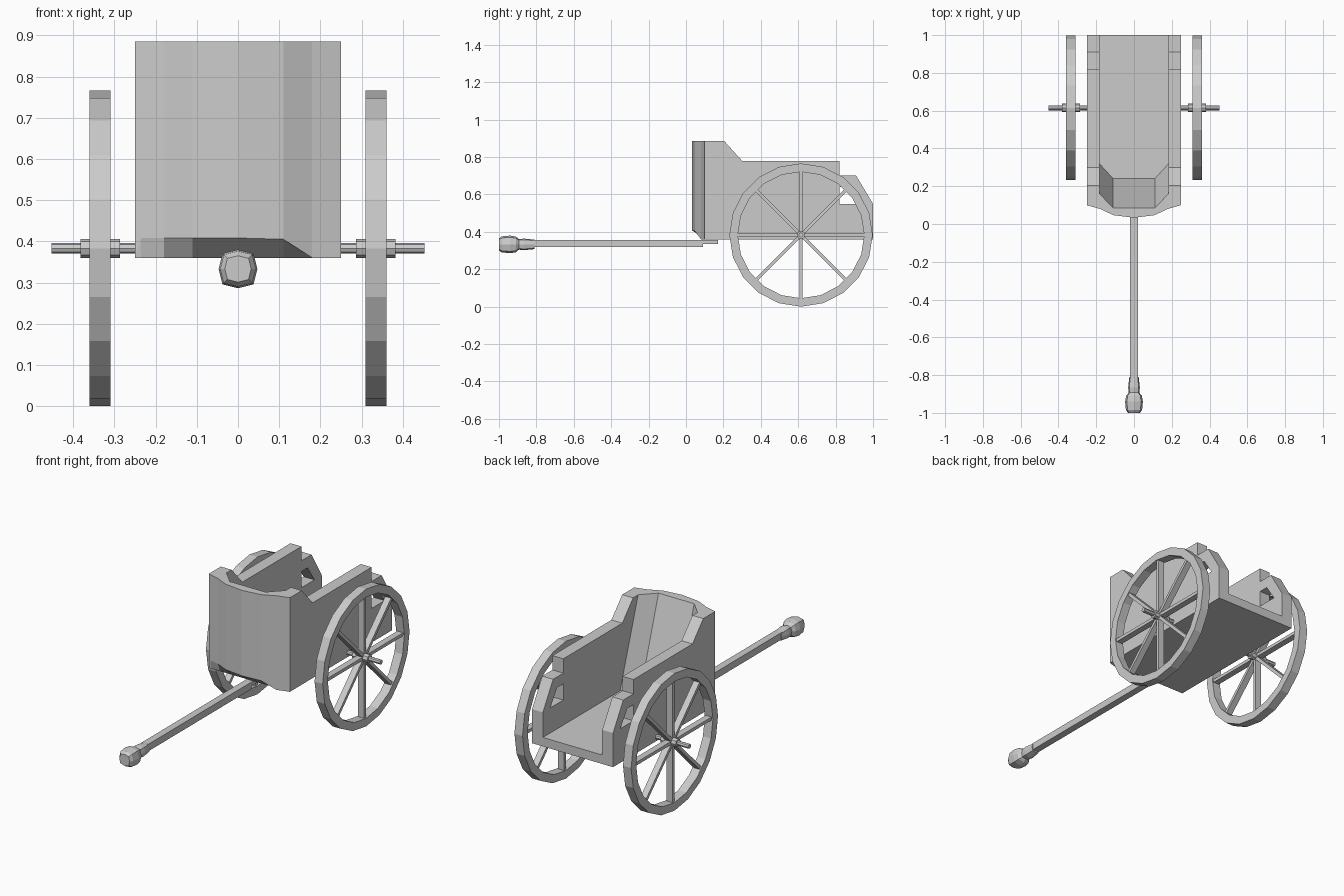
import bpy, bmesh
from math import sin, cos, pi
from mathutils import Vector

if "Cube" in bpy.data.objects:
    bpy.data.objects.remove(bpy.data.objects["Cube"])


def finish(name, bm):
    bmesh.ops.remove_doubles(bm, verts=bm.verts, dist=1e-5)
    bmesh.ops.recalc_face_normals(bm, faces=bm.faces)
    me = bpy.data.meshes.new(name)
    bm.to_mesh(me)
    bm.free()
    ob = bpy.data.objects.new(name, me)
    bpy.context.collection.objects.link(ob)
    return ob


def loft(name, rings, cyclic=False):
    """Skin a list of closed rings; cap the ends unless cyclic."""
    bm = bmesh.new()
    vs = [[bm.verts.new(p) for p in r] for r in rings]
    n = len(rings[0])
    for i in range(len(vs) - (0 if cyclic else 1)):
        a, b = vs[i], vs[(i + 1) % len(vs)]
        for j in range(n):
            k = (j + 1) % n
            bm.faces.new((a[j], a[k], b[k], b[j]))
    if not cyclic:
        bm.faces.new(vs[0])
        bm.faces.new(vs[-1])
    return finish(name, bm)


def prism(name, yz, x0, x1):
    return loft(name, [[(x, y, z) for y, z in yz] for x in (x0, x1)])


CY, CZ = 0.615, 0.383


def circle(x, r, n):
    return [(x, CY + r * sin(2 * pi * i / n), CZ - r * cos(2 * pi * i / n))
            for i in range(n)]


# axle
loft("axle", [circle(-0.453, 0.013, 8), circle(0.453, 0.013, 8)])

for s, side in ((-1, "left"), (1, "right")):
    # wheel rim, hub and spokes
    rim = [circle(s * x, r, 20) for x, r in
           ((0.31, 0.383), (0.36, 0.383), (0.36, 0.338), (0.31, 0.338))]
    loft(side + "_rim", rim, cyclic=True)
    loft(side + "_hub", [circle(s * 0.287, 0.023, 8), circle(s * 0.382, 0.023, 8)])
    for i in range(8):
        a = i * pi / 4
        d, t = Vector((cos(a), sin(a))), Vector((-sin(a), cos(a))) * 0.009
        c = Vector((CY, CZ))
        p, q = c + d * 0.01, c + d * 0.345
        prism(f"{side}_spoke_{i}", [p - t, q - t, q + t, p + t], s * 0.317, s * 0.353)

    # side wall and rear grab handle
    prism(side + "_wall", [(0.10, 0.36), (1.0, 0.36), (1.0, 0.55), (0.82, 0.55),
                           (0.82, 0.78), (0.30, 0.78), (0.205, 0.885), (0.10, 0.885)],
          s * 0.183, s * 0.25)
    prism(side + "_handle", [(1.0, 0.55), (0.91, 0.70), (0.82, 0.70), (0.82, 0.64),
                             (0.875, 0.64), (0.935, 0.55)], s * 0.183, s * 0.25)

# floor
prism("floor", [(0.10, 0.36), (1.0, 0.36), (1.0, 0.41), (0.10, 0.41)], -0.183, 0.183)

# curved front panel with sloping inner face and undercut lower lip
outer = [(-0.25, 0.10, 0.36), (-0.235, 0.095, 0.408), (-0.18, 0.08, 0.408),
         (-0.11, 0.047, 0.408), (0, 0.033, 0.408), (0.11, 0.047, 0.405),
         (0.18, 0.08, 0.36), (0.25, 0.10, 0.36)]
inner_top = [(0.183, 0.10), (0.183, 0.16), (0.11, 0.085),
             (-0.11, 0.085), (-0.183, 0.16), (-0.183, 0.10)]
inner_low = [(0.183, 0.10), (0.183, 0.32), (0.11, 0.24),
             (-0.11, 0.24), (-0.183, 0.32), (-0.183, 0.10)]
loft("front_panel", [
    [(x, y, 0.885) for x, y, z in outer] + [(x, y, 0.885) for x, y in inner_top],
    list(outer) + [(x, y, 0.409) for x, y in inner_low],
    [(x, 0.10, 0.36) for x, y, z in outer] + [(x, y, 0.361) for x, y in inner_low]])

# draw pole
prism("pole", [(-0.82, 0.318), (0.09, 0.318), (0.09, 0.335), (0.17, 0.335),
               (0.17, 0.357), (-0.82, 0.357)], -0.02, 0.02)

# pole neck and knob
shape = [(1, 0), (0.8, 0.8), (0, 1), (-0.8, 0.8), (-1, 0), (-0.8, -0.8), (0, -1), (0.8, -0.8)]
knob = [(-1.0, 0.032), (-0.985, 0.043), (-0.94, 0.047), (-0.91, 0.042),
        (-0.893, 0.028), (-0.865, 0.031), (-0.81, 0.025)]
loft("pole_knob", [[(r * u, y, 0.333 + r * v) for u, v in shape] for y, r in knob])
